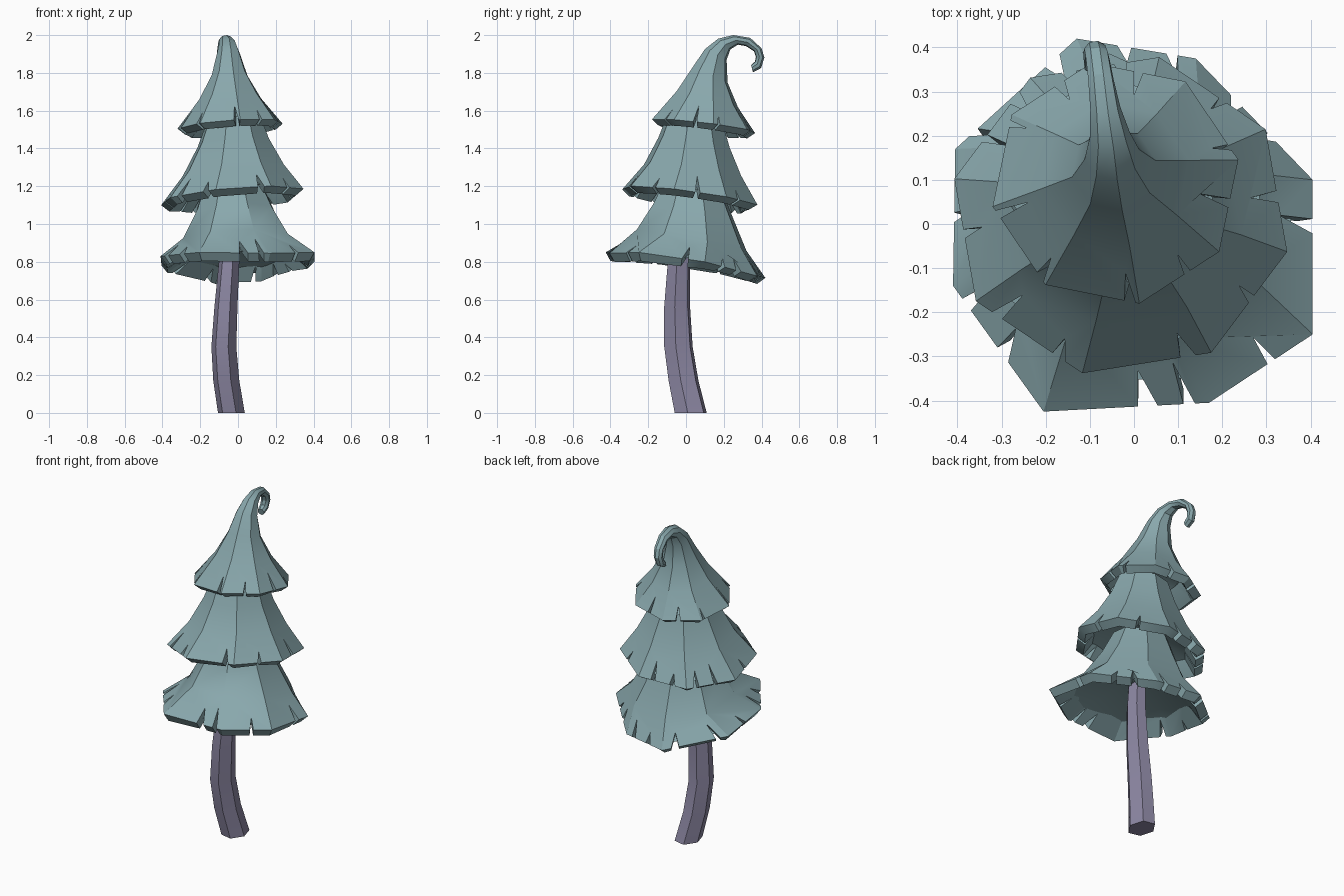
import bpy, bmesh
from math import cos, sin, radians
from mathutils import Vector

cube = bpy.data.objects.get("Cube")
if cube:
    bpy.data.objects.remove(cube, do_unlink=True)


def material(name, rgb):
    mat = bpy.data.materials.new(name)
    mat.use_nodes = True
    mat.diffuse_color = (*rgb, 1)
    mat.node_tree.nodes["Principled BSDF"].inputs["Base Color"].default_value = (*rgb, 1)
    return mat


needles = material("dusty teal", (0.25, 0.39, 0.415))
bark = material("muted purple", (0.26, 0.24, 0.36))


def ring_points(front, back, cx, rx, sides, phase, tilt=0, grow=1):
    """Ring spanning two (y, z) points, rx wide; tilt raises the +x side."""
    f, b = Vector((cx, *front)), Vector((cx, *back))
    mid, half = (f + b) / 2, (b - f) / 2 * grow
    across = Vector((rx, 0, rx * tilt)) * grow
    angles = [radians(phase + 360 * i / sides) for i in range(sides)]
    return [mid + across * cos(a) + half * sin(a) for a in angles]


def finish(name, bm, mat):
    mesh = bpy.data.meshes.new(name)
    bm.to_mesh(mesh)
    bm.free()
    obj = bpy.data.objects.new(name, mesh)
    bpy.context.collection.objects.link(obj)
    mesh.materials.append(mat)
    bpy.ops.object.select_all(action="DESELECT")
    obj.select_set(True)
    bpy.context.view_layer.objects.active = obj
    return obj


def smooth():
    bpy.ops.object.shade_smooth_by_angle(angle=radians(30))


def bridge(bm, low, high):
    n = len(low)
    for i in range(n):
        j = (i + 1) % n
        bm.faces.new((low[i], low[j], high[j], high[i]))


def ceiling(name, rim, above):
    """Shallow cone closing the inside of a skirt, from near its rim."""
    mid = sum(above, Vector()) / len(above)
    drop = Vector((0, 0, 0.025))
    bm = bmesh.new()
    apex = bm.verts.new(mid + drop)
    base = [bm.verts.new(p.lerp(q, 0.25).lerp(mid, 0.05) - drop)
            for p, q in zip(rim, above)]
    for a, b in zip(base, base[1:] + base[:1]):
        bm.faces.new((b, a, apex))
    finish(name, bm, needles)
    smooth()


def tier(name, rings, phase, tilt, grow, notches, thickness, corners=None):
    """Flared eight-sided skirt; a notch at 5.7 sits 0.7 along side 5."""
    n = 8
    points = [ring_points(*r, n, phase, tilt, grow) for r in rings]
    if corners:
        points.insert(0, [Vector(c) for c in corners])
    ceiling(name + "_underside", *points[:2])
    bm = bmesh.new()
    loops = [[bm.verts.new(p) for p in ring] for ring in points]
    rim, above = loops[0], loops[1]
    # Lowest panels, with V notches cut into the rim edge
    for i in range(n):
        j = (i + 1) % n
        a, b, c, d = rim[i].co, rim[j].co, above[j].co, above[i].co
        edge = [rim[i]]
        for k, s in enumerate(sorted(s - i for s in notches if int(s) == i)):
            w = 0.035 + 0.012 * ((i + k) % 3)
            h = 0.38 + 0.12 * ((i * 2 + k) % 3)
            lean = 0.02 * (-1) ** (i + k)
            apex = a.lerp(b, s + lean).lerp(d.lerp(c, s + lean), h)
            for p in (a.lerp(b, s - w), apex, a.lerp(b, s + w)):
                edge.append(bm.verts.new(p))
        bm.faces.new(edge + [rim[j], above[j], above[i]])
    for low, high in zip(loops[1:], loops[2:]):
        bridge(bm, low, high)
    bm.faces.new(loops[-1])
    thin = {v for loop in loops[2:] for v in loop}
    bm.verts.index_update()
    thick_ids = [v.index for v in bm.verts if v not in thin]
    thin_ids = [v.index for v in thin]
    obj = finish(name, bm, needles)
    # Thick at the rim, almost nothing toward the tip
    group = obj.vertex_groups.new(name="thickness")
    group.add(thick_ids, 1.0, "REPLACE")
    group.add(thin_ids, 0.1, "REPLACE")
    shell = obj.modifiers.new("shell", "SOLIDIFY")
    shell.thickness, shell.offset = thickness, -1
    shell.vertex_group = group.name
    bpy.ops.object.modifier_apply(modifier=shell.name)
    smooth()


# Skirts: each ring is front (y, z), back (y, z), centre x, half width
# The lowest skirt has an uneven rim, given by its corners
tier("lower_branches", [
    ((-0.26, 0.97), (0.32, 0.86), 0.0, 0.29),
    ((-0.17, 1.11), (0.25, 1.03), -0.01, 0.205),
    ((-0.11, 1.24), (0.19, 1.18), -0.02, 0.15),
], 16, 0.02, 1.04,
    [0.35, 0.65, 1.2, 1.6, 2.2, 2.85, 3.5, 4.15, 4.55, 5.63, 5.88, 6.6, 7.7], 0.055,
    [(0.405, 0.1, 0.8), (0.14, 0.375, 0.725), (-0.13, 0.42, 0.715),
     (-0.405, 0.17, 0.78), (-0.41, -0.14, 0.83), (-0.205, -0.425, 0.85),
     (0.17, -0.405, 0.845), (0.405, -0.25, 0.85)])

tier("middle_branches", [
    ((-0.335, 1.19), (0.375, 1.095), -0.03, 0.374),
    ((-0.22, 1.32), (0.29, 1.25), -0.025, 0.265),
    ((-0.145, 1.46), (0.23, 1.40), -0.025, 0.187),
    ((-0.09, 1.60), (0.19, 1.54), -0.025, 0.135),
], 32, 0.085, 1.035,
    [0.4, 1.3, 1.7, 2.2, 2.6, 3.45, 4.2, 4.78, 5.82, 6.53, 7.45], 0.055)

tier("curled_top", [
    ((-0.18, 1.55), (0.365, 1.485), -0.042, 0.278),
    ((-0.05, 1.70), (0.275, 1.62), -0.042, 0.165),
    ((0.03, 1.82), (0.22, 1.75), -0.045, 0.095),
    ((0.10, 1.925), (0.215, 1.87), -0.05, 0.062),
    ((0.17, 1.98), (0.235, 1.925), -0.055, 0.045),
    ((0.25, 2.0), (0.275, 1.95), -0.065, 0.034),
    ((0.34, 1.985), (0.318, 1.942), -0.075, 0.029),
    ((0.40, 1.93), (0.36, 1.915), -0.083, 0.027),
    ((0.415, 1.88), (0.37, 1.885), -0.087, 0.026),
    ((0.397, 1.825), (0.365, 1.86), -0.09, 0.025),
    ((0.355, 1.803), (0.345, 1.842), -0.09, 0.022),
], 11, 0.07, 1.02,
    [0.16, 1.5, 2.4, 3.1, 4.1, 4.9, 5.9, 6.6, 7.53], 0.05)

# Bent six-sided trunk: centre x, centre y, height, half width, half depth
bm = bmesh.new()
trunk = [(-0.035, 0.025, 0, 0.072, 0.09), (-0.062, -0.013, 0.17, 0.07, 0.084),
         (-0.075, -0.04, 0.35, 0.067, 0.08), (-0.064, -0.047, 0.56, 0.062, 0.073),
         (-0.047, -0.038, 0.8, 0.055, 0.062), (-0.03, 0.0, 1.1, 0.045, 0.05)]
loops = [[bm.verts.new(p) for p in ring_points((y - d, z), (y + d, z), x, w, 6, 50)]
         for x, y, z, w, d in trunk]
for low, high in zip(loops, loops[1:]):
    bridge(bm, low, high)
bm.faces.new(loops[0][::-1])
bm.faces.new(loops[-1])
finish("trunk", bm, bark)
smooth()
